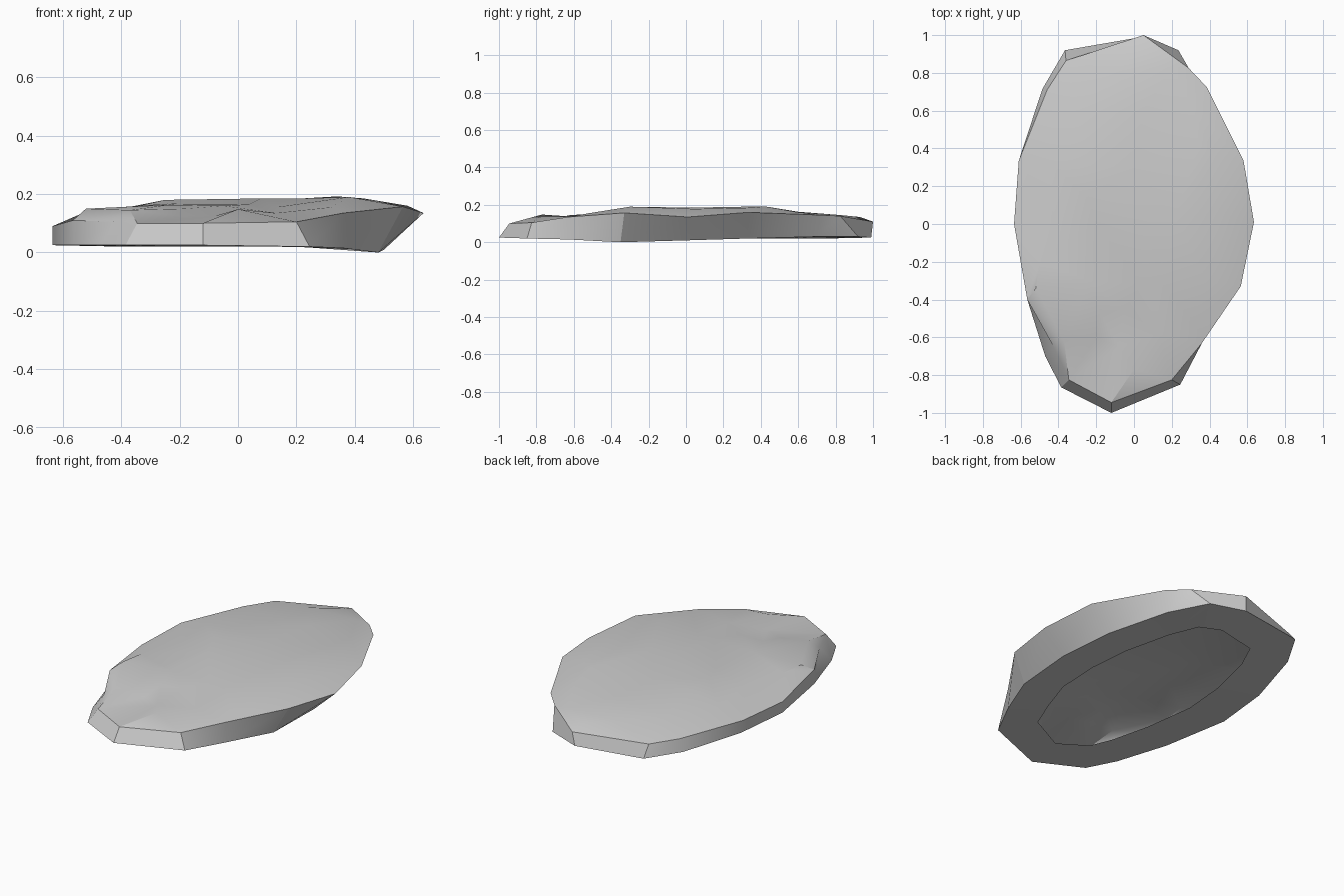
import bpy, bmesh
from mathutils import Vector
from mathutils.geometry import delaunay_2d_cdt

# Upper and lower edge of the slab, clockwise from the back tip
upper = [(.05, 1, .11), (.29, .825, .14), (.385, .725, .145), (.58, .335, .16),
         (.635, .01, .135), (.565, -.33, .157), (.36, -.63, .135), (.2, -.825, .105),
         (-.12, -.945, .10), (-.345, -.825, .10), (-.42, -.66, .105), (-.565, -.4, .11),
         (-.635, 0, .09), (-.61, .335, .10), (-.46, .71, .095), (-.36, .865, .095)]
lower = [(.04, .99, .025), (.235, .92, .03), (.35, .7, .03), (.46, .33, .02),
         (.5, 0, .01), (.48, -.35, 0), (.36, -.63, .015), (.245, -.85, .02),
         (-.12, -1, .025), (-.385, -.865, .025), (-.47, -.7, .025), (-.565, -.4, .025),
         (-.635, 0, .025), (-.6, .335, .025), (-.485, .715, .025), (-.365, .92, .03)]
# Bumps and hollows on the top
bumps = [(.05, .93, .135), (-.1, .81, .145), (.2, .83, .145), (-.3, .6, .145),
         (.05, .6, .163), (.32, .6, .16), (-.45, .33, .14), (-.24, .31, .175),
         (-.25, .14, .18), (0, .3, .168), (.34, .42, .192), (.43, .36, .185),
         (.47, .05, .178), (.38, -.3, .19), (.22, .03, .185), (.08, .03, .185),
         (.04, -.32, .165), (.13, -.3, .155), (.13, -.58, .135), (.32, -.52, .155),
         (-.05, -.45, .16), (-.18, -.47, .15), (-.2, -.6, .125), (-.08, -.65, .125),
         (0, -.77, .148), (-.24, -.3, .163), (-.2, 0, .17), (-.5, -.2, .148),
         (-.52, -.34, .15), (-.37, -.62, .145), (-.42, .05, .142)]

n = len(upper)
bm = bmesh.new()

# Faceted top surface triangulated inside the upper edge
pts = upper + bumps
co, _, faces, orig, _, _ = delaunay_2d_cdt(
    [Vector(p[:2]) for p in pts], [(i, (i + 1) % n) for i in range(n)], [], 1, 1e-5)
top = [bm.verts.new((c.x, c.y, pts[o[0]][2])) for c, o in zip(co, orig)]
for f in faces:
    bm.faces.new([top[i] for i in f])
where = {o[0]: v for v, o in zip(top, orig)}
rim = [where[i] for i in range(n)]

# Side wall, then the flat underside band around its open centre
base = [bm.verts.new(p) for p in lower]
hole = [bm.verts.new((-.03 + (x + .03) * .6, y * .76, .02)) for x, y, z in lower]
for a, b in ((rim, base), (base, hole)):
    for i in range(n):
        j = (i + 1) % n
        bm.faces.new((a[i], a[j], b[j], b[i]))
bmesh.ops.recalc_face_normals(bm, faces=bm.faces)

mesh = bpy.data.meshes.new("stone_slab")
bm.to_mesh(mesh)
bm.free()
slab = bpy.data.objects.new("stone_slab", mesh)
bpy.context.collection.objects.link(slab)
bpy.context.view_layer.objects.active = slab
slab.select_set(True)
bpy.ops.object.shade_smooth_by_angle(angle=0.5)
